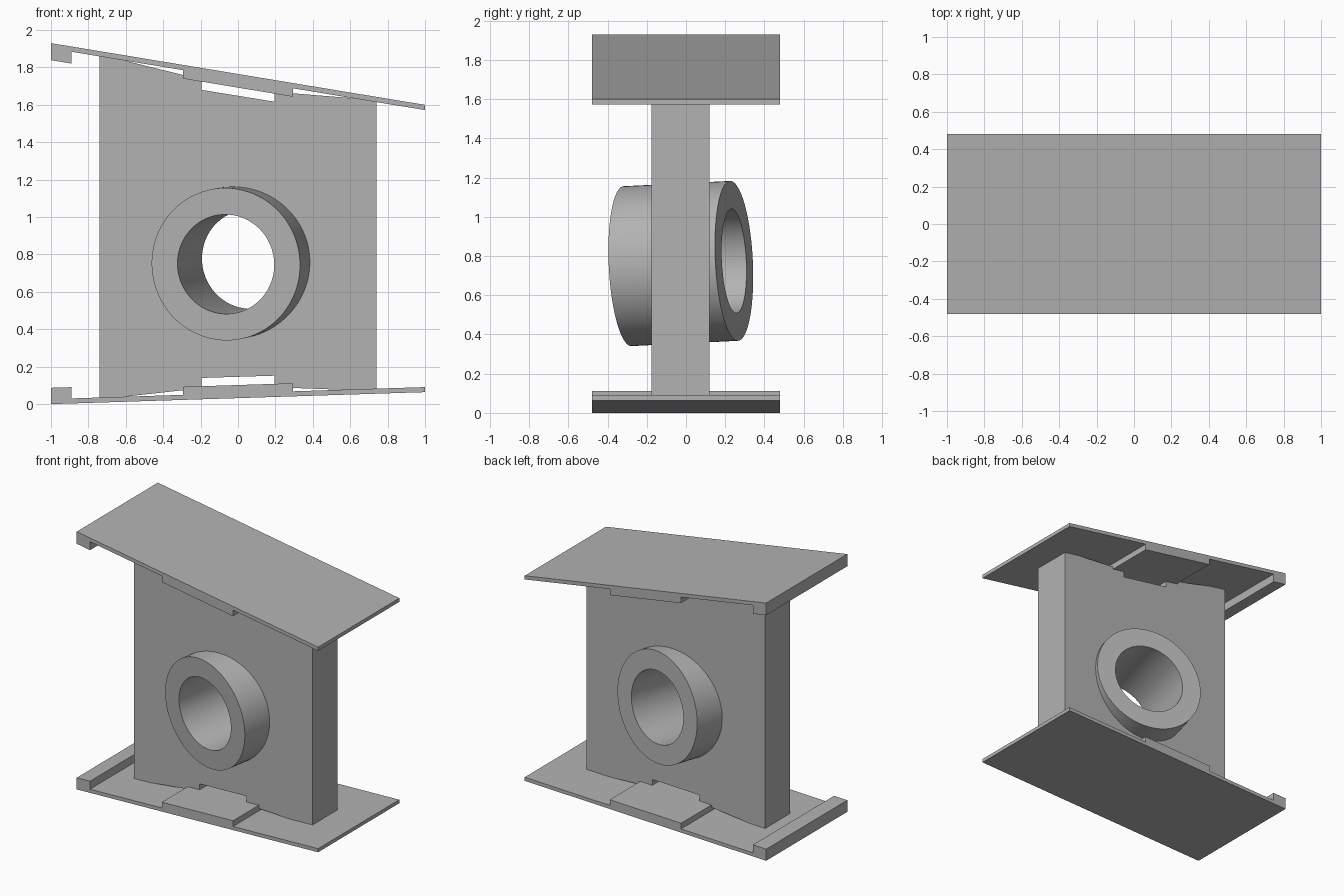
import bpy, bmesh, math
from mathutils import Vector

if "Cube" in bpy.data.objects:
    bpy.data.objects.remove(bpy.data.objects["Cube"], do_unlink=True)

grey = bpy.data.materials.new("plain grey")
grey.use_nodes = True
colour = (0.45, 0.45, 0.45, 1)
grey.diffuse_color = colour
grey.node_tree.nodes["Principled BSDF"].inputs["Base Color"].default_value = colour


def finish(bm, name):
    bmesh.ops.recalc_face_normals(bm, faces=bm.faces)
    mesh = bpy.data.meshes.new(name)
    bm.to_mesh(mesh)
    bm.free()
    mesh.materials.append(grey)
    obj = bpy.data.objects.new(name, mesh)
    bpy.context.collection.objects.link(obj)
    return obj


def extrude_profile(name, points, y0, y1):
    """Extrude an x-z outline along y."""
    bm = bmesh.new()
    face = bm.faces.new([bm.verts.new((x, y0, z)) for x, z in points])
    out = bmesh.ops.extrude_face_region(bm, geom=[face])
    moved = [v for v in out["geom"] if isinstance(v, bmesh.types.BMVert)]
    bmesh.ops.translate(bm, verts=moved, vec=(0, y1 - y0, 0))
    return finish(bm, name)


def lathe(name, outline, segments=96):
    """Spin a closed radius-height outline about z."""
    bm = bmesh.new()
    verts = [bm.verts.new((r, 0, h)) for r, h in outline]
    edges = [bm.edges.new((verts[i - 1], verts[i])) for i in range(len(verts))]
    bmesh.ops.spin(bm, geom=verts + edges, cent=(0, 0, 0), axis=(0, 0, 1),
                   angle=math.tau, steps=segments, use_duplicate=False)
    bmesh.ops.remove_doubles(bm, verts=bm.verts, dist=1e-5)
    return finish(bm, name)


def flange(name, outer, inner, step):
    """Sloped plate with an end lip and a raised central pad facing inwards."""
    slope = (outer[1] - outer[0]) / 2
    face = lambda x, rise=0: (x, inner + slope * x + rise)
    points = [(-1, outer[0]), (1, outer[1]), face(1),
              face(PAD), face(PAD, step), face(-PAD, step), face(-PAD),
              face(LIP), face(LIP, step * 1.4), face(-1, step * 1.4)]
    return extrude_profile(name, points, -0.48, 0.48)


PAD, LIP = 0.295, -0.89

# Sloped plates above and below
flange("bottom_flange", (0.0, 0.064), 0.059, 0.043)
flange("top_flange", (1.93, 1.6), 1.737, -0.045)

# Upright web with a slot against each pad
web = extrude_profile("web", [
    (-0.74, 0.025), (-0.195, 0.085), (-0.195, 0.14), (0.195, 0.152),
    (0.195, 0.09), (0.74, 0.07), (0.74, 1.625), (0.195, 1.67),
    (0.195, 1.617), (-0.195, 1.68), (-0.195, 1.735), (-0.74, 1.87)],
    -0.175, 0.12)

# Tilted tube through the web
front, back = Vector((-0.065, -0.298, 0.748)), Vector((0.066, 0.245, 0.775))
axis = back - front
half = axis.length / 2
tube = lathe("tube", [(0.266, -half), (0.408, -half), (0.408, half), (0.266, half)])
cutter = lathe("bore_cutter", [(0.0, -1), (0.33, -1), (0.33, 1), (0.0, 1)])
for obj in (tube, cutter):
    obj.location = (front + back) / 2
    obj.rotation_euler = axis.to_track_quat("Z", "Y").to_euler()
cutter.hide_render = True
cutter.hide_viewport = True

# Open the web inside the tube
cut = web.modifiers.new("bore", "BOOLEAN")
cut.object = cutter
cut.operation = "DIFFERENCE"
cut.solver = "EXACT"

bpy.ops.object.select_all(action="DESELECT")
tube.select_set(True)
bpy.context.view_layer.objects.active = tube
bpy.ops.object.shade_smooth_by_angle(angle=math.radians(30))
